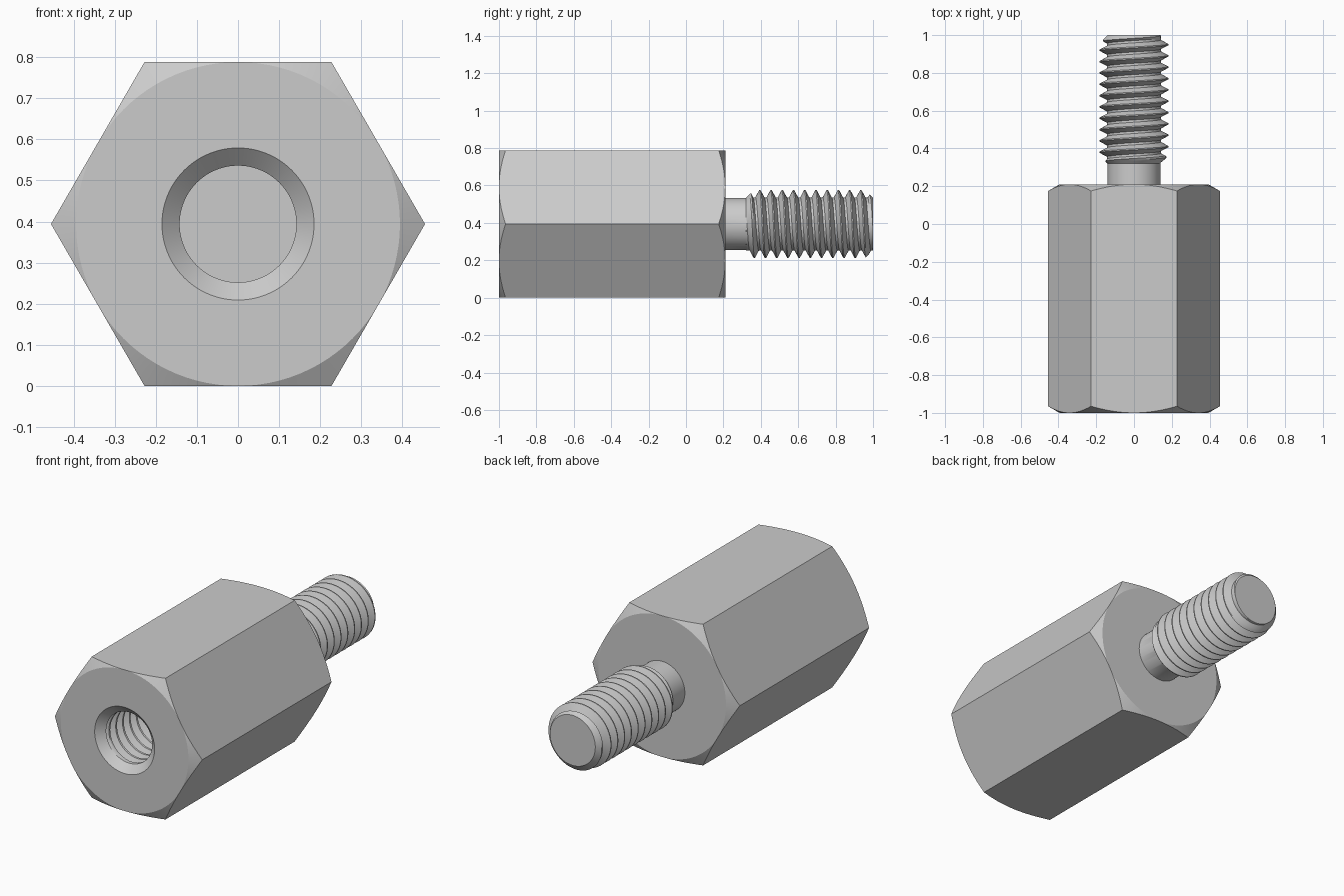
import bpy
import bmesh
import math

cube = bpy.data.objects.get("Cube")
if cube:
    bpy.data.objects.remove(cube, do_unlink=True)

SEG = 96            # columns around the axis, divisible by six
APOTHEM = 0.394     # half the distance across the flats, also the axis height
PITCH = 0.06
MINOR, MAJOR = 0.142, 0.182
FRONT, BACK, TIP = -1.0, 0.21, 1.0
NECK = 0.14

steel = bpy.data.materials.new("steel grey")
steel.use_nodes = True
grey = (0.6, 0.6, 0.6, 1)
steel.diffuse_color = grey
steel.node_tree.nodes["Principled BSDF"].inputs["Base Color"].default_value = grey


def ring(radius, y):
    """A plain circle of (radius, y) samples."""
    return [(radius, y)] * (SEG + 1)


def hex_ring(y, inward):
    """Hexagon outline cut back by a conical chamfer of 30 degrees."""
    samples = []
    for i in range(SEG + 1):
        local = (i % (SEG // 6)) / (SEG // 6) * math.pi / 3 - math.pi / 6
        r = APOTHEM / math.cos(local)
        samples.append((r, y + inward * (r - APOTHEM) * math.tan(math.pi / 6)))
    return samples


def thread_rings(y0, y1, end_radius):
    """Helical V thread, tapered at 45 degrees at both ends."""
    rings = []
    for turn in range(-1, math.ceil((y1 - y0) / PITCH) + 1):
        for f in (0, 0.1, 0.3, 0.45, 0.55, 0.7, 0.9):
            samples = []
            for i in range(SEG + 1):
                shift = i / SEG
                y = min(max(y0 + (turn + f + shift) * PITCH, y0), y1)
                phase = ((y - y0) / PITCH - shift) % 1
                height = (min(phase, 1 - phase) - 0.1) / 0.35
                r = MINOR + (MAJOR - MINOR) * min(max(height, 0), 1)
                samples.append((min(r, end_radius + min(y - y0, y1 - y)), y))
            rings.append(samples)
    return rings


def skin(name, rings, flip):
    """Join neighbouring rings into one surface around the y axis."""
    bm = bmesh.new()
    grid = []
    for samples in rings:
        row = []
        for i, (r, y) in enumerate(samples):
            a = -2 * math.pi * i / SEG
            row.append(bm.verts.new((r * math.cos(a), y, APOTHEM + r * math.sin(a))))
        grid.append(row)
    for lower, upper in zip(grid, grid[1:]):
        for i in range(SEG):
            quad = [lower[i], lower[i + 1], upper[i + 1], upper[i]]
            bm.faces.new(quad[::-1] if flip else quad)
    bmesh.ops.remove_doubles(bm, verts=bm.verts[:], dist=0.00002)
    mesh = bpy.data.meshes.new(name)
    bm.to_mesh(mesh)
    bm.free()
    mesh.materials.append(steel)
    obj = bpy.data.objects.new(name, mesh)
    bpy.context.collection.objects.link(obj)
    bpy.ops.object.select_all(action='DESELECT')
    obj.select_set(True)
    bpy.context.view_layer.objects.active = obj
    bpy.ops.object.shade_smooth_by_angle(angle=math.radians(25))
    return obj


# Hexagonal body with chamfered ends and a countersunk bore mouth
skin("hex_body", [
    ring(MINOR, FRONT + 0.04),
    ring(0.185, FRONT),
    ring(APOTHEM, FRONT),
    hex_ring(FRONT, 1),
    hex_ring(BACK, -1),
    ring(APOTHEM, BACK),
    ring(NECK, BACK),
], False)

# Threaded blind bore with a flat bottom
skin("threaded_bore", thread_rings(FRONT + 0.04, -0.35, MINOR) + [
    ring(MINOR, -0.35),
    ring(MINOR, -0.3),
    ring(0, -0.3),
], True)

# Threaded stud with a plain neck and a flat tip
skin("threaded_stud", [ring(NECK, BACK), ring(NECK, BACK + 0.11)]
     + thread_rings(BACK + 0.11, TIP, NECK)
     + [ring(NECK, TIP), ring(0, TIP)], False)
